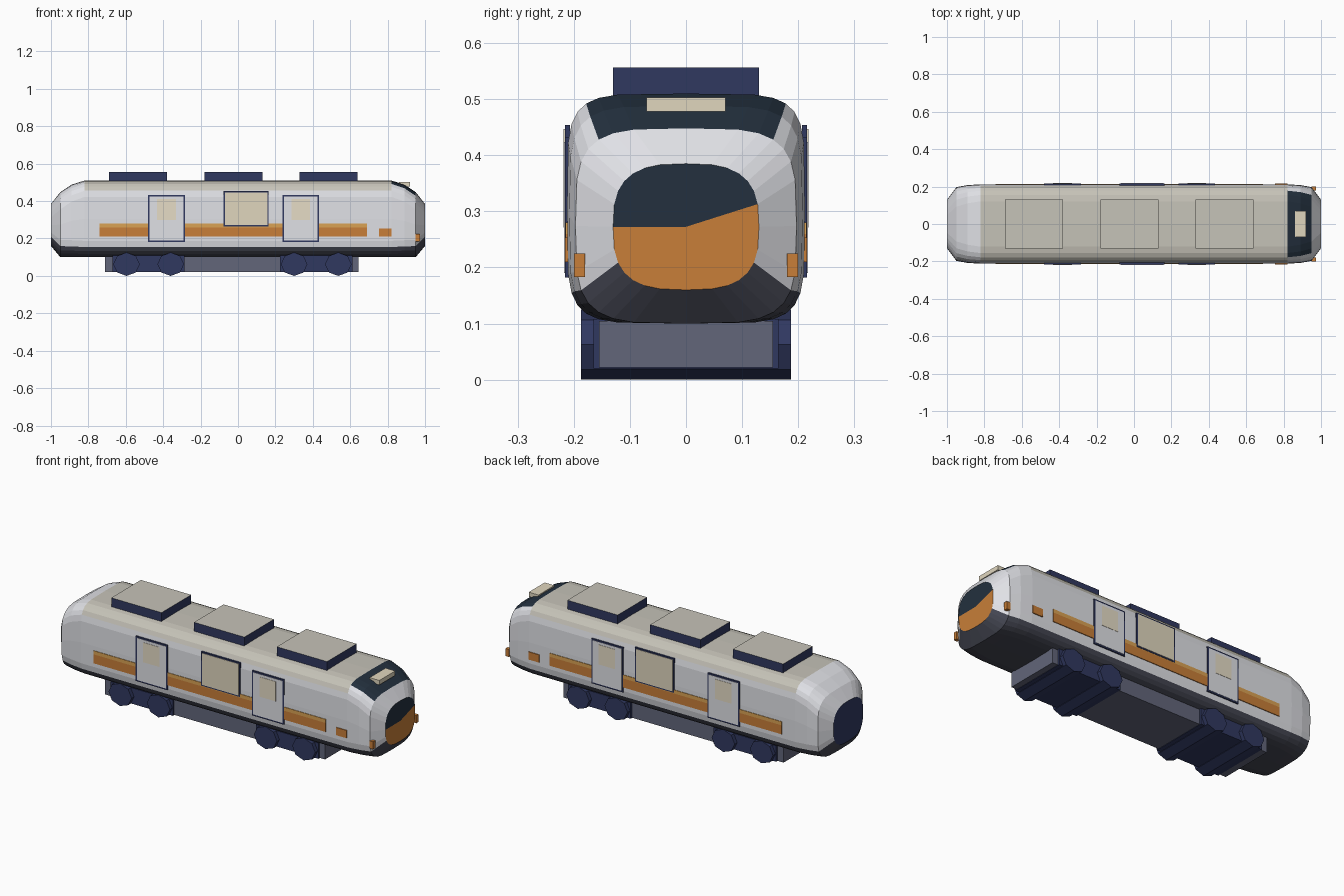
import bpy, bmesh, math

if "Cube" in bpy.data.objects:
    bpy.data.objects.remove(bpy.data.objects["Cube"])

def srgb(r, g, b):
    lin = lambda c: c / 12.92 if c <= 0.04045 else ((c + 0.055) / 1.055) ** 2.4
    return (lin(r / 255), lin(g / 255), lin(b / 255), 1)

def make_mat(name, *rgb):
    m = bpy.data.materials.new(name)
    m.diffuse_color = srgb(*rgb)
    m.use_nodes = True
    m.node_tree.nodes["Principled BSDF"].inputs["Base Color"].default_value = m.diffuse_color
    return m

WHITE = make_mat("body white", 224, 225, 230)
ROOF = make_mat("roof beige", 198, 195, 184)
SKIRT = make_mat("skirt grey", 70, 72, 84)
NAVY = make_mat("navy", 48, 56, 96)
ORANGE = make_mat("orange", 200, 126, 56)
AMBER = make_mat("amber", 218, 162, 84)
CREAM = make_mat("cream", 224, 214, 190)
PALE = make_mat("pale cream", 230, 220, 198)
GLASS = make_mat("dark glass", 35, 48, 62)
FRAME = make_mat("underframe grey", 98, 102, 122)

def finish(name, bm, mats):
    bmesh.ops.recalc_face_normals(bm, faces=bm.faces)
    me = bpy.data.meshes.new(name)
    bm.to_mesh(me)
    bm.free()
    for m in mats:
        me.materials.append(m)
    ob = bpy.data.objects.new(name, me)
    bpy.context.collection.objects.link(ob)
    return ob

def box(name, x0, x1, y0, y1, z0, z1, mat, top=None):
    bm = bmesh.new()
    bmesh.ops.create_cube(bm, size=1)
    for v in bm.verts:
        v.co = ((x0 + x1) / 2 + v.co.x * (x1 - x0),
                (y0 + y1) / 2 + v.co.y * (y1 - y0),
                (z0 + z1) / 2 + v.co.z * (z1 - z0))
    bm.normal_update()
    if top:
        for f in bm.faces:
            f.material_index = int(f.normal.z > 0.9)
    return finish(name, bm, [mat, top] if top else [mat])

def plates(name, x0, x1, z0, z1, y, mat):
    # thin plate on both sides of the car, outer face at +-y
    for s, side in ((-1, "front"), (1, "back")):
        a, b = sorted((s * (y - 0.009), s * y))
        box(f"{name}_{side}", x0, x1, a, b, z0, z1, mat)

# Hull: superellipse rings lofted along x (x, half width, bottom, top, exponent)
N = 28
END = [(0.82, 0.212, 0.10, 0.51, 0.37), (0.89, 0.208, 0.10, 0.488, 0.42),
       (0.95, 0.197, 0.10, 0.448, 0.50), (1.0, 0.13, 0.16, 0.385, 0.68)]
rings = [(-x, *rest) for x, *rest in reversed(END)] + END

def spow(v, e):
    return math.copysign(abs(v) ** e, v) if abs(v) > 1e-9 else 0.0

bm = bmesh.new()
loops = []
for x, w, lo, hi, e in rings:
    cz, h = (lo + hi) / 2, (hi - lo) / 2
    loops.append([bm.verts.new((x, w * spow(math.cos(2 * math.pi * j / N), e),
                                cz + h * spow(math.sin(2 * math.pi * j / N), e)))
                  for j in range(N)])
for i in range(len(loops) - 1):
    for j in range(N):
        k = (j + 1) % N
        f = bm.faces.new((loops[i][j], loops[i][k], loops[i + 1][k], loops[i + 1][j]))
        if 16 <= j <= 25:
            f.material_index = 2            # skirt
        elif i == 3 and 2 <= j <= 11:
            f.material_index = 1            # roof
        elif i in (4, 5) and 4 <= j <= 9:
            f.material_index = 5            # windscreen
# End caps: navy tail, glass over orange nose
for x, ring, nose in ((-1, loops[0], False), (1, loops[-1], True)):
    c = bm.verts.new((x, 0, 0.2725))
    for j in range(N):
        f = bm.faces.new((ring[j], ring[(j + 1) % N], c))
        f.material_index = (5 if 1 <= j <= 13 else 4) if nose else 3
finish("hull", bm, [WHITE, ROOF, SKIRT, NAVY, ORANGE, GLASS])

# Side stripes and marker lights
plates("stripe_lower", -0.74, 0.69, 0.21, 0.26, 0.2145, ORANGE)
plates("stripe_upper", -0.74, 0.69, 0.26, 0.28, 0.2145, AMBER)
plates("side_marker", 0.755, 0.82, 0.21, 0.253, 0.2155, ORANGE)

# Doors: navy border plate, white leaf, pale window
for n, x in (("rear", -0.382), ("fore", 0.335)):
    plates(f"{n}_door_border", x - 0.098, x + 0.098, 0.182, 0.432, 0.2155, NAVY)
    plates(f"{n}_door_leaf", x - 0.09, x + 0.09, 0.19, 0.424, 0.2170, WHITE)
    plates(f"{n}_door_window", x - 0.05, x + 0.05, 0.30, 0.41, 0.2185, PALE)

# Middle window
plates("window_border", -0.077, 0.164, 0.264, 0.454, 0.2160, NAVY)
plates("window_pane", -0.070, 0.157, 0.271, 0.447, 0.2180, CREAM)

# Roof units
for i, x in enumerate((-0.535, -0.025, 0.485)):
    box(f"roof_unit_{i + 1}", x - 0.155, x + 0.155, -0.13, 0.13, 0.505, 0.556, NAVY, ROOF)

# Nose lamp and headlights
box("nose_lamp", 0.86, 0.92, -0.07, 0.07, 0.478, 0.503, CREAM)
for s in (-1, 1):
    a, b = sorted((s * 0.18, s * 0.2))
    box("headlight", 0.95, 0.972, a, b, 0.183, 0.225, ORANGE)

# Underframe, bogies and wheelsets
box("underframe", -0.71, 0.645, -0.155, 0.155, 0.022, 0.105, FRAME)
for x in (-0.478, 0.418):
    box("bogie", x - 0.193, x + 0.193, -0.165, 0.165, 0.020, 0.108, NAVY)
    for dx in (-0.118, 0.118):
        bm = bmesh.new()
        prof = [(x + dx + 0.071 * math.cos(k * math.pi / 4),
                 0.0625 + 0.0625 * math.sin(k * math.pi / 4)) for k in range(8)]
        a = [bm.verts.new((px, -0.187, pz)) for px, pz in prof]
        b = [bm.verts.new((px, 0.187, pz)) for px, pz in prof]
        bm.faces.new(a)
        bm.faces.new(b)
        for k in range(8):
            bm.faces.new((a[k], a[(k + 1) % 8], b[(k + 1) % 8], b[k]))
        finish("wheelset", bm, [NAVY])
